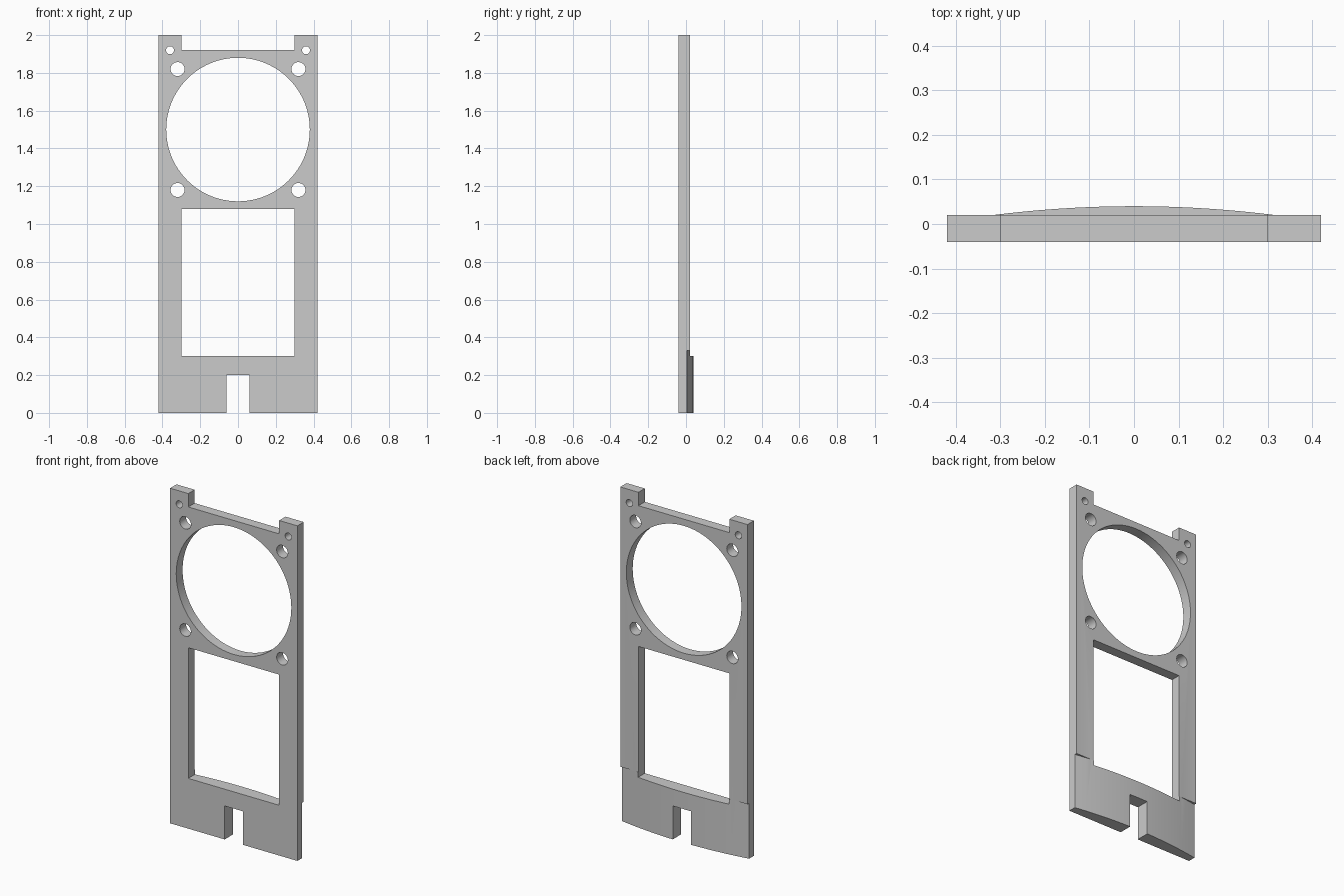
import bpy, bmesh, math
from mathutils import Matrix

if "Cube" in bpy.data.objects:
    bpy.data.objects.remove(bpy.data.objects["Cube"], do_unlink=True)

FRONT, BACK, HALF_WIDTH = -0.04, 0.02, 0.42

grey = bpy.data.materials.new("light grey")
grey.use_nodes = True
grey.diffuse_color = (0.6, 0.6, 0.6, 1)
grey.node_tree.nodes["Principled BSDF"].inputs["Base Color"].default_value = grey.diffuse_color


def add_box(bm, x0, x1, y0, y1, z0, z1):
    size = Matrix.Diagonal((x1 - x0, y1 - y0, z1 - z0, 1))
    place = Matrix.Translation(((x0 + x1) / 2, (y0 + y1) / 2, (z0 + z1) / 2))
    bmesh.ops.create_cube(bm, size=1, matrix=place @ size)


def add_hole(bm, x, z, radius, sides):
    place = Matrix.Translation((x, 0, z)) @ Matrix.Rotation(math.pi / 2, 4, "X")
    bmesh.ops.create_cone(bm, cap_ends=True, segments=sides, radius1=radius,
                          radius2=radius, depth=0.4, matrix=place)


def make_object(name, bm):
    bmesh.ops.recalc_face_normals(bm, faces=bm.faces)
    mesh = bpy.data.meshes.new(name)
    bm.to_mesh(mesh)
    bm.free()
    mesh.materials.append(grey)
    obj = bpy.data.objects.new(name, mesh)
    bpy.context.collection.objects.link(obj)
    return obj


def combine(target, tool, operation):
    mod = target.modifiers.new(operation.lower(), "BOOLEAN")
    mod.operation, mod.object, mod.solver = operation, tool, "EXACT"
    bpy.context.view_layer.objects.active = target
    bpy.ops.object.modifier_apply(modifier=mod.name)
    bpy.data.objects.remove(tool, do_unlink=True)


# Flat plate above the foot
bm = bmesh.new()
add_box(bm, -HALF_WIDTH, HALF_WIDTH, FRONT, BACK, 0.33, 2)
plate = make_object("mounting_plate", bm)

# Foot with a gently bowed back
bm = bmesh.new()
steps = 24
xs = [HALF_WIDTH * (2 * i / steps - 1) for i in range(steps + 1)]
profile = [(HALF_WIDTH, FRONT), (-HALF_WIDTH, FRONT)]
profile += [(x, 0.04 - 0.035 * (x / HALF_WIDTH) ** 2) for x in xs]
base = bm.faces.new([bm.verts.new((x, y, 0)) for x, y in profile])
grown = bmesh.ops.extrude_face_region(bm, geom=[base])
top = [v for v in grown["geom"] if isinstance(v, bmesh.types.BMVert)]
bmesh.ops.translate(bm, verts=top, vec=(0, 0, 0.33))
combine(plate, make_object("curved_foot", bm), "UNION")

# Openings: top notch, window, bottom slot, large round opening, screw holes
bm = bmesh.new()
add_box(bm, -0.3, 0.3, -0.2, 0.2, 1.92, 2.2)
add_box(bm, -0.3, 0.3, -0.2, 0.2, 0.3, 1.08)
add_box(bm, -0.06, 0.06, -0.2, 0.2, -0.2, 0.2)
add_hole(bm, 0, 1.5, 0.38, 96)
for side in (-1, 1):
    add_hole(bm, side * 0.36, 1.92, 0.021, 32)
    for z in (1.18, 1.82):
        add_hole(bm, side * 0.32, z, 0.037, 32)
cutter = make_object("opening_cutter", bm)
cutter.hide_render = True
combine(plate, cutter, "DIFFERENCE")

# Smooth round walls with sharp edges
bpy.ops.object.select_all(action="DESELECT")
plate.select_set(True)
bpy.context.view_layer.objects.active = plate
bpy.ops.object.shade_smooth_by_angle(angle=math.radians(30))
